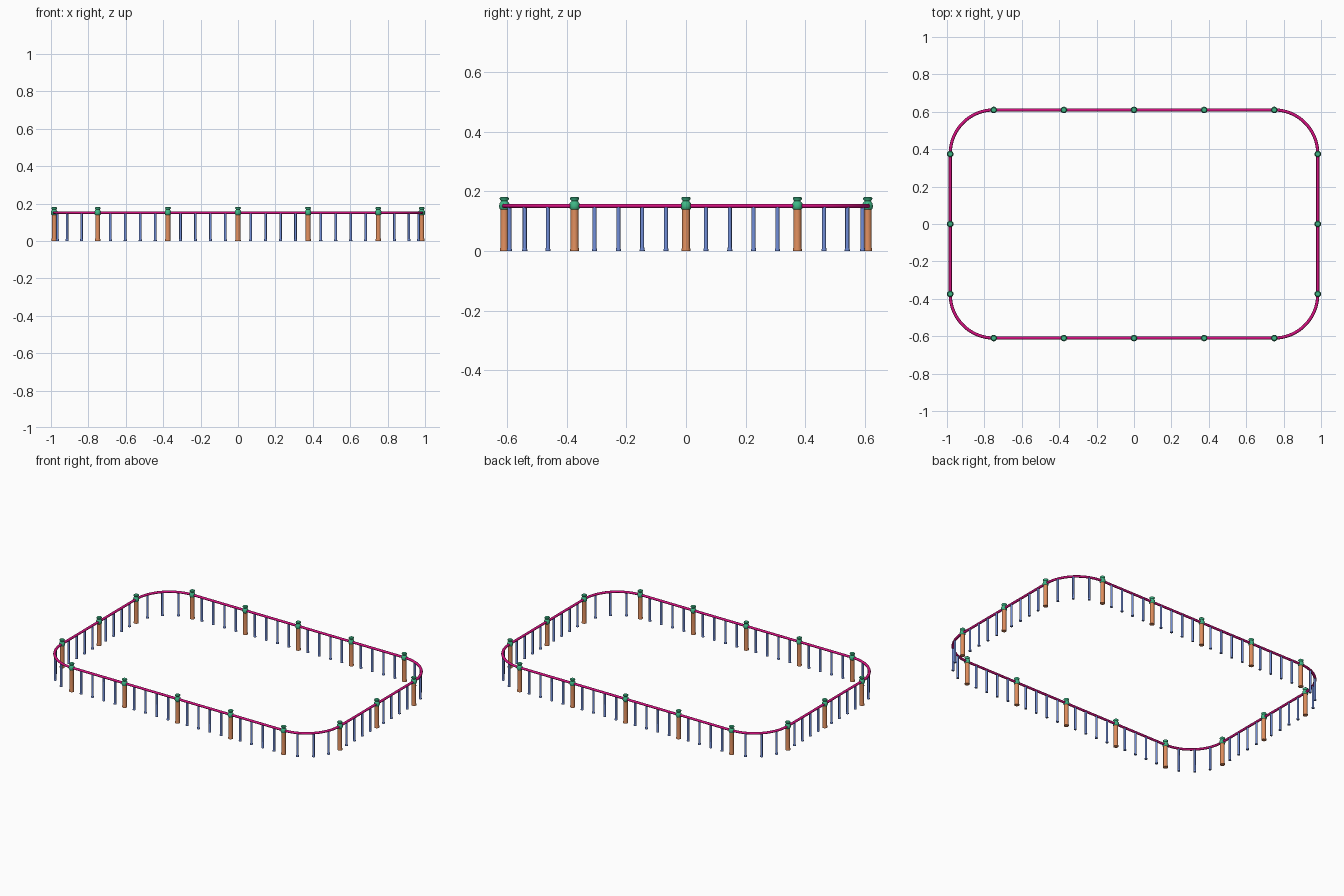
import bpy, bmesh, math

if "Cube" in bpy.data.objects:
    bpy.data.objects.remove(bpy.data.objects["Cube"])

HX, HY, R = 0.9825, 0.61, 0.234   # rail centre line and corner radius
RAIL_Z = 0.151


def mat(name, c):
    m = bpy.data.materials.new(name)
    m.diffuse_color = (*c, 1)
    m.use_nodes = True
    m.node_tree.nodes["Principled BSDF"].inputs["Base Color"].default_value = m.diffuse_color
    return m


orange = mat("clay orange", (0.74, 0.27, 0.11))
blue = mat("slate blue", (0.16, 0.26, 0.66))
magenta = mat("magenta", (0.65, 0.005, 0.21))
green = mat("green", (0.05, 0.48, 0.24))


def finish(bm, name, material):
    bmesh.ops.recalc_face_normals(bm, faces=bm.faces)
    me = bpy.data.meshes.new(name)
    bm.to_mesh(me)
    bm.free()
    me.materials.append(material)
    ob = bpy.data.objects.new(name, me)
    bpy.context.collection.objects.link(ob)
    bpy.context.view_layer.objects.active = ob
    ob.select_set(True)
    bpy.ops.object.shade_smooth_by_angle(angle=math.radians(40))
    ob.select_set(False)
    return ob


def lathe(name, profile, spots, material, n=12):
    """Turned shape (radius, z) repeated at every spot."""
    bm = bmesh.new()
    for x, y in spots:
        rings = [[bm.verts.new((x + r * math.cos(2 * math.pi * i / n),
                                y + r * math.sin(2 * math.pi * i / n), z))
                  for i in range(n)] for r, z in profile]
        for a, b in zip(rings, rings[1:]):
            for i in range(n):
                j = (i + 1) % n
                bm.faces.new((a[i], a[j], b[j], b[i]))
        bm.faces.new(rings[0][::-1])
        bm.faces.new(rings[-1])
    return finish(bm, name, material)


def corner(sx, sy, t):
    return (sx * (HX - R + R * math.sin(t)), sy * (HY - R + R * math.cos(t)))


# Positions of posts and balusters around the loop
SX, SY = 0.75, 0.374
posts, bal = [], []
for s in (-1, 1):
    posts += [(SX * k / 2, s * HY) for k in range(-2, 3)]
    posts += [(s * HX, SY * k) for k in (-1, 0, 1)]
    for off in (-0.12, -0.04, 0.04, 0.12):
        bal += [(SX * k / 4 + off, s * HY) for k in (-3, -1, 1, 3)]
        bal += [(s * HX, SY * k / 2 + off) for k in (-1, 1)]
    for sy in (-1, 1):
        bal += [corner(s, sy, math.radians(a)) for a in (22, 45, 68)]

lathe("posts", [(0.0148, 0), (0.0148, 0.005), (0.013, 0.014), (0.013, 0.145)],
      posts, orange, 16)
lathe("balusters", [(0.0085, 0), (0.0085, 0.004), (0.0068, 0.011), (0.0068, 0.15)],
      bal, blue, 12)
lathe("finials", [(0.0125, 0.138), (0.0165, 0.142), (0.0175, 0.150), (0.0165, 0.160),
                  (0.0125, 0.165), (0.0105, 0.168), (0.0155, 0.174),
                  (0.0155, 0.178), (0.012, 0.181)], posts, green, 16)

# Handrail: slightly flattened tube along a rounded rectangle
path = []
for sx, sy, rev in ((1, 1, 0), (1, -1, 1), (-1, -1, 0), (-1, 1, 1)):
    arc = [(corner(sx, sy, math.pi / 2 * i / 16),
            (sx * math.sin(math.pi / 2 * i / 16), sy * math.cos(math.pi / 2 * i / 16)))
           for i in range(17)]
    path += arc[::-1] if rev else arc
bm = bmesh.new()
N, TW, TH = 12, 0.0085, 0.007
rings = []
for (x, y), (nx, ny) in path:
    ring = []
    for i in range(N):
        a = 2 * math.pi * i / N
        c = TW * math.cos(a)
        ring.append(bm.verts.new((x + nx * c, y + ny * c, RAIL_Z + TH * math.sin(a))))
    rings.append(ring)
for k, a in enumerate(rings):
    b = rings[(k + 1) % len(rings)]
    for i in range(N):
        j = (i + 1) % N
        bm.faces.new((a[i], a[j], b[j], b[i]))
finish(bm, "handrail", magenta)
